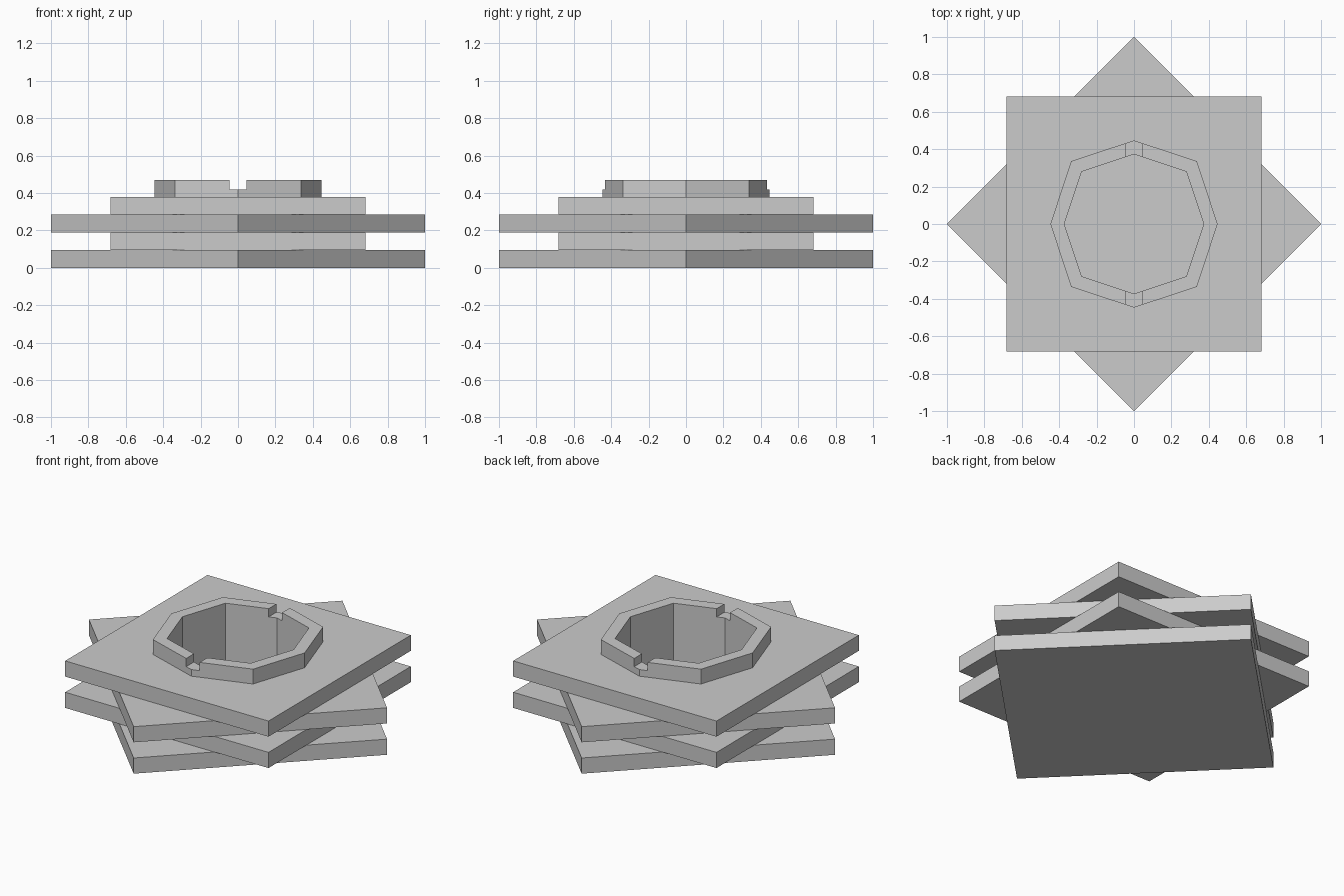
import bpy, bmesh

if "Cube" in bpy.data.objects:
    bpy.data.objects.remove(bpy.data.objects["Cube"])

STEP = 0.095      # plate thickness
TOP = 4 * STEP    # top of the plate stack

grey = bpy.data.materials.new("plain grey")
grey.diffuse_color = (0.6, 0.6, 0.6, 1)
grey.use_nodes = True
grey.node_tree.nodes["Principled BSDF"].inputs["Base Color"].default_value = grey.diffuse_color


def prism(name, points, z0, z1):
    """Extrude a flat outline from z0 to z1."""
    bm = bmesh.new()
    base = bm.faces.new([bm.verts.new((x, y, z0)) for x, y in points])
    top = bmesh.ops.extrude_face_region(bm, geom=[base], use_keep_orig=True)["geom"]
    for v in top:
        if isinstance(v, bmesh.types.BMVert):
            v.co.z = z1
    bmesh.ops.recalc_face_normals(bm, faces=bm.faces)
    mesh = bpy.data.meshes.new(name)
    bm.to_mesh(mesh)
    bm.free()
    ob = bpy.data.objects.new(name, mesh)
    mesh.materials.append(grey)
    bpy.context.collection.objects.link(ob)
    return ob


def octagon(axis, diag):
    return [(axis, 0), (diag, diag), (0, axis), (-diag, diag),
            (-axis, 0), (-diag, -diag), (0, -axis), (diag, -diag)]


def cut(ob, cutter):
    mod = ob.modifiers.new("cut", 'BOOLEAN')
    mod.operation = 'DIFFERENCE'
    mod.solver = 'EXACT'
    mod.object = cutter
    bpy.context.view_layer.objects.active = ob
    bpy.ops.object.modifier_apply(modifier=mod.name)


# Outlines of the alternating plates
s = 0.682
diamond = [(1, 0), (0, 1), (-1, 0), (0, -1)]
square = [(s, s), (-s, s), (-s, -s), (s, -s)]

# Cutters for the well and the two rim notches
well = prism("well_cutter", octagon(0.373, 0.28), 0.05, 0.7)
w = 0.045
notch = prism("notch_cutter", [(w, 0.6), (-w, 0.6), (-w, -0.6), (w, -0.6)], 0.42, 0.7)

# Stacked plates: the lowest stays solid as the floor of the well
for i in range(4):
    plate = prism(f"plate_{i + 1}", square if i % 2 else diamond, i * STEP, (i + 1) * STEP)
    if i:
        cut(plate, well)

# Notched eight-sided rim
rim = prism("rim", octagon(0.447, 0.336), TOP, 0.47)
cut(rim, well)
cut(rim, notch)

for helper in (well, notch):
    bpy.data.objects.remove(helper)
